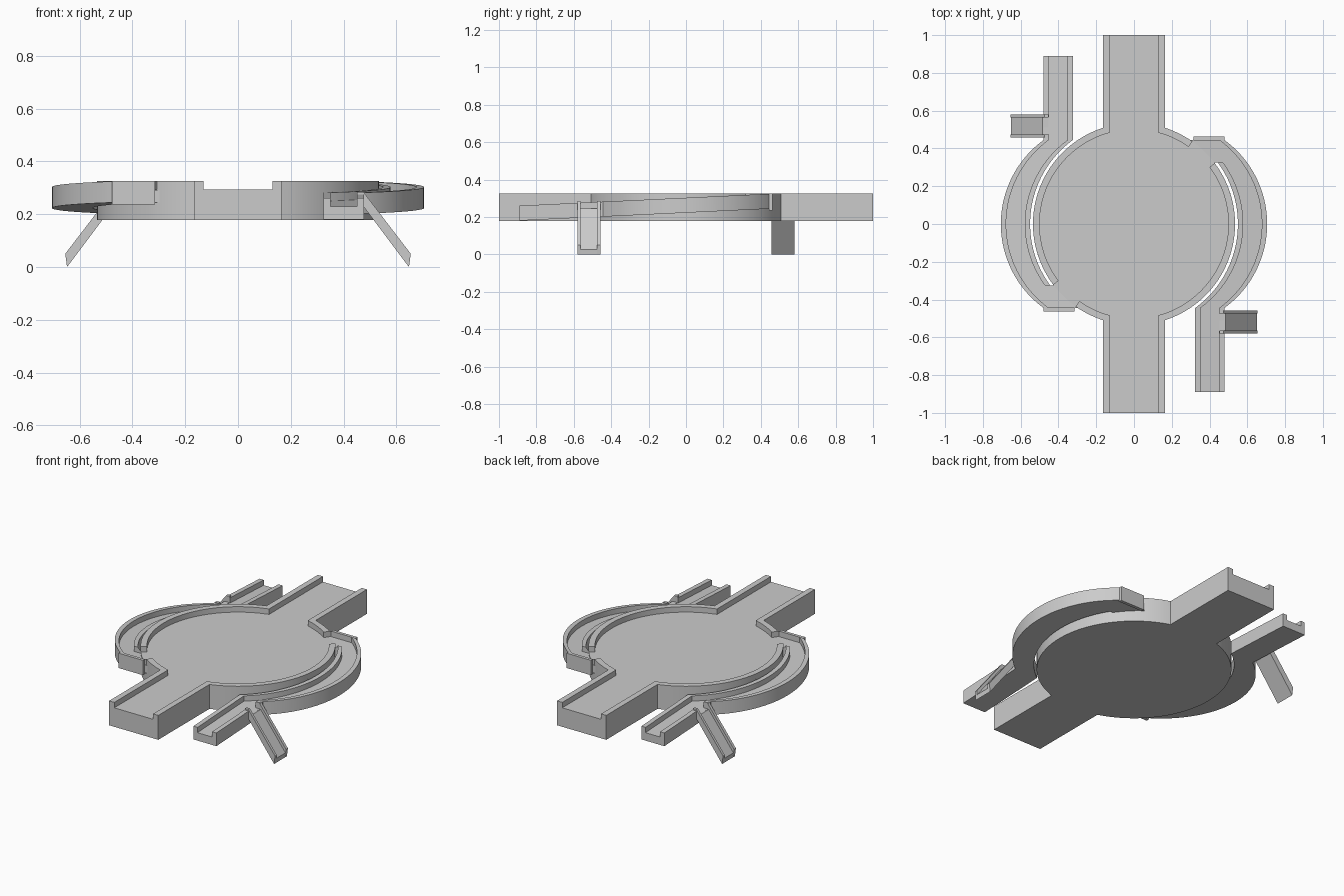
import bpy, bmesh
from math import sin, cos, acos, sqrt, radians, degrees, pi
from mathutils import Matrix

if "Cube" in bpy.data.objects:
    bpy.data.objects.remove(bpy.data.objects["Cube"])

BOTTOM, FLOOR, TOP = 0.178, 0.293, 0.326
R_IN, R_OUT = 0.50, 0.535          # central disc wall
X_IN, X_OUT = 0.13, 0.165          # straight road wall


def finish(bm, name, turn=False):
    bmesh.ops.recalc_face_normals(bm, faces=bm.faces)
    if turn:
        bm.transform(Matrix.Rotation(pi, 4, 'Z'))
    me = bpy.data.meshes.new(name)
    bm.to_mesh(me)
    bm.free()
    ob = bpy.data.objects.new(name, me)
    bpy.context.collection.objects.link(ob)
    bpy.ops.object.select_all(action='DESELECT')
    ob.select_set(True)
    bpy.context.view_layer.objects.active = ob
    bpy.ops.object.shade_smooth_by_angle(angle=radians(25))


def loft(sections, name, turn=False):
    bm = bmesh.new()
    rings = [[bm.verts.new(p) for p in s] for s in sections]
    n = len(rings[0])
    for a, b in zip(rings, rings[1:]):
        for i in range(n):
            j = (i + 1) % n
            bm.faces.new((a[i], a[j], b[j], b[i]))
    bm.faces.new(rings[0])
    bm.faces.new(rings[-1])
    bmesh.ops.remove_doubles(bm, verts=bm.verts, dist=1e-5)
    finish(bm, name, turn)


def slab(outline, z0, z1, name, turn=False):
    loft([[(x, y, z) for x, y in outline] for z in (z0, z1)], name, turn)


def arc(r, a0, a1, n=48):
    return [(r * cos(radians(a0 + (a1 - a0) * i / n)),
             r * sin(radians(a0 + (a1 - a0) * i / n))) for i in range(n + 1)]


A_OUT = degrees(acos(X_OUT / R_OUT))
A_IN = degrees(acos(X_IN / R_IN))

# Base: disc with two straight roads
half = arc(R_OUT, -A_OUT, A_OUT) + [(X_OUT, 1), (-X_OUT, 1)]
rest = arc(R_OUT, 180 - A_OUT, 180 + A_OUT) + [(-X_OUT, -1), (X_OUT, -1)]
slab(half + rest, BOTTOM, FLOOR, "base")


# Ramp surface height falls along y
def ramp_top(y):
    return 0.261 + (y + 0.89) * 0.0475


def ramp_section(y, inner_wall=True, outer_wall=True):
    yc = max(y, -0.445)
    x0 = sqrt(0.55 ** 2 - yc * yc)
    x1 = x0 + 0.155
    xs = x0 if inner_wall else sqrt(0.525 ** 2 - yc * yc)
    t = ramp_top(y)
    f, b = t - 0.032, t - 0.08
    ti = t if inner_wall else f
    to = t if outer_wall else f
    pts = [(xs, b), (x1, b), (x1, to), (x1 - 0.028, to), (x1 - 0.028, f),
           (x0 + 0.028, f), (x0 + 0.028, ti), (xs, ti)]
    return [(x, y, z) for x, z in pts]


def extrude_y(profile, y0, y1, name, turn):
    loft([[(x, y, z) for x, z in profile] for y in (y0, y1)], name, turn)


for turn, side in ((False, "right"), (True, "left")):
    # Long and short rim walls
    slab(arc(R_IN, 37, -A_IN) + [(X_IN, -1), (X_OUT, -1)] + arc(R_OUT, -A_OUT, 37),
         FLOOR, TOP, side + "_long_rim", turn)
    slab(arc(R_IN, 54.7, A_IN, 12) + [(X_IN, 1), (X_OUT, 1)]
         + arc(R_OUT, A_OUT, 55, 12) + [(0.318, 0.452)],
         FLOOR, TOP, side + "_short_rim", turn)

    # Curved descending side channel with straight run-out
    ys_open = [0.445 - 0.12 * i / 10 for i in range(11)]
    a0 = math_a = degrees(acos(sqrt(0.55 ** 2 - 0.325 ** 2) / 0.55))
    a1 = -degrees(acos(sqrt(0.55 ** 2 - 0.445 ** 2) / 0.55))
    ys_arc = [p[1] for p in arc(0.55, a0, a1, 50)]
    secs = [ramp_section(y, inner_wall=False) for y in ys_open]
    secs += [ramp_section(y) for y in ys_arc]
    secs += [ramp_section(-0.473), ramp_section(-0.473, outer_wall=False),
             ramp_section(-0.566, outer_wall=False), ramp_section(-0.566),
             ramp_section(-0.89)]
    loft(secs, side + "_ramp", turn)

    # Thin wall closing the ramp entrance
    slab([(0.315, 0.443), (0.478, 0.443), (0.478, 0.462), (0.315, 0.462)],
         0.236, TOP, side + "_entrance_wall", turn)

    # Steep chute with two side walls
    wall = [(0.452, 0.285), (0.475, 0.285), (0.655, 0.05), (0.648, 0),
            (0.475, 0.23), (0.452, 0.23)]
    floor = [(0.452, 0.247), (0.485, 0.247), (0.651, 0.028), (0.648, 0),
             (0.475, 0.23), (0.452, 0.23)]
    extrude_y(wall, -0.475, -0.457, side + "_chute_wall_inner", turn)
    extrude_y(wall, -0.58, -0.564, side + "_chute_wall_outer", turn)
    extrude_y(floor, -0.564, -0.475, side + "_chute_floor", turn)
